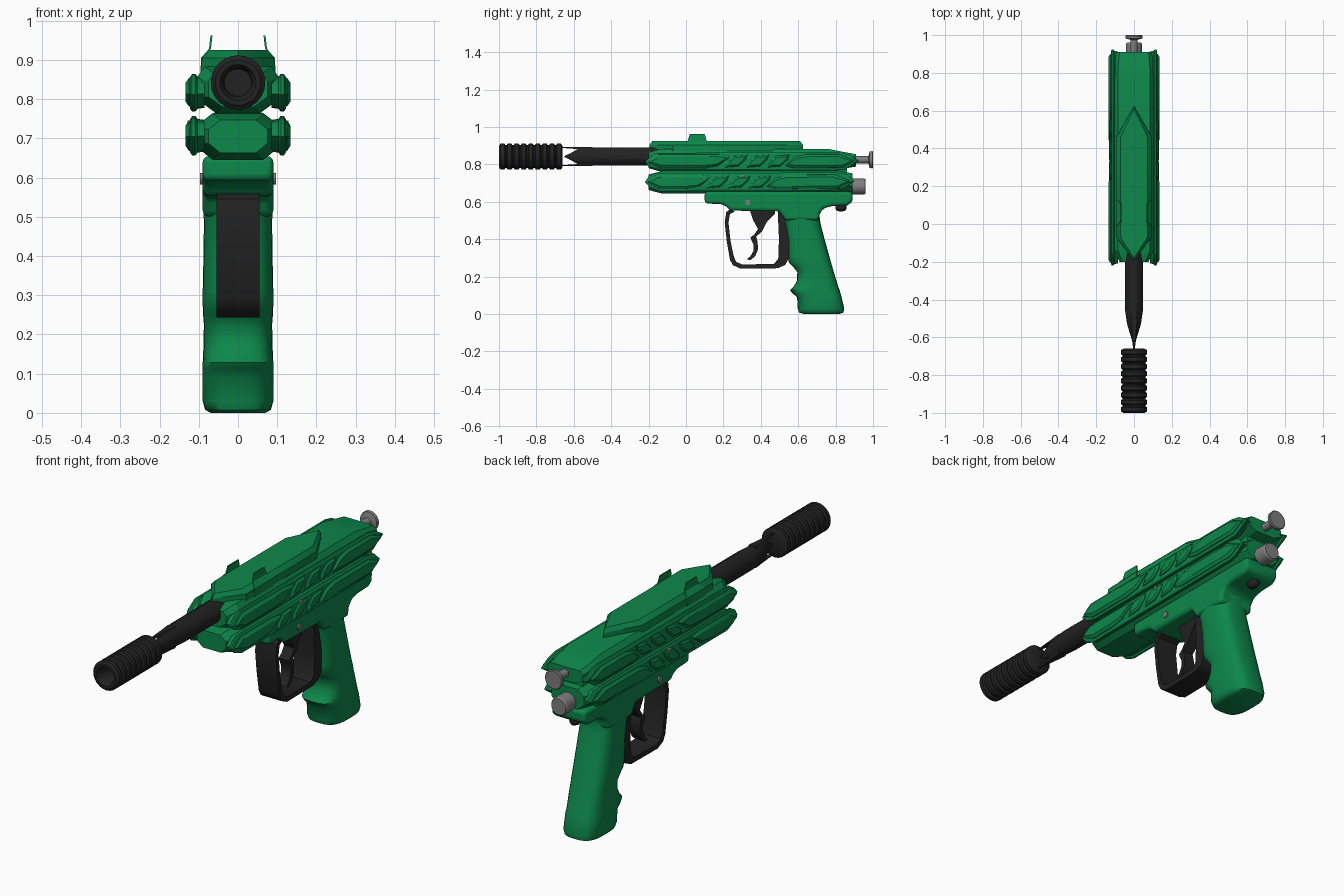
import bpy, bmesh, math
from mathutils import Vector


def material(name, color):
    m = bpy.data.materials.new(name)
    m.diffuse_color = (*color, 1)
    return m


GREEN = material("green", (0.004, 0.245, 0.07))
BLACK = material("soft black", (0.016, 0.016, 0.017))
GREY = material("grey metal", (0.21, 0.21, 0.21))


def loft(name, rings, mat, angle=30, bevel=0):
    """Skin a list of equal-length rings and cap both ends."""
    bm = bmesh.new()
    vs = [[bm.verts.new(p) for p in r] for r in rings]
    n = len(rings[0])
    for a, b in zip(vs, vs[1:]):
        for i in range(n):
            j = (i + 1) % n
            bm.faces.new((a[i], a[j], b[j], b[i]))
    bm.faces.new(vs[0])
    bm.faces.new(vs[-1])
    bmesh.ops.recalc_face_normals(bm, faces=bm.faces[:])
    me = bpy.data.meshes.new(name)
    bm.to_mesh(me)
    bm.free()
    me.materials.append(mat)
    ob = bpy.data.objects.new(name, me)
    bpy.context.collection.objects.link(ob)
    bpy.ops.object.select_all(action='DESELECT')
    ob.select_set(True)
    bpy.context.view_layer.objects.active = ob
    bpy.ops.object.shade_smooth_by_angle(angle=math.radians(angle))
    if bevel:
        b = ob.modifiers.new("round", 'BEVEL')
        b.width, b.segments = bevel, 3
        b.limit_method, b.angle_limit = 'ANGLE', math.radians(35)
    return ob


def prism(name, outline, x0, x1, mat, **kw):
    """Extrude a (y, z) outline across x."""
    return loft(name, [[(x, y, z) for y, z in outline] for x in (x0, x1)], mat, **kw)


def turned(name, profile, z, mat, n=24, angle=30):
    """Revolve (y, radius) points about a line along y at height z."""
    rings = [[(r * math.cos(t), y, z + r * math.sin(t))
              for t in (2 * math.pi * i / n for i in range(n))] for y, r in profile]
    return loft(name, rings, mat, angle)


def plate(name, outline, layers, mat, side):
    """Side plate: layers are (x, inset scale in y, inset scale in z)."""
    ys, zs = zip(*outline)
    yc, zc = (min(ys) + max(ys)) / 2, (min(zs) + max(zs)) / 2
    return loft(name, [[(side * x, yc + (y - yc) * sy, zc + (z - zc) * sz)
                        for y, z in outline] for x, sy, sz in layers], mat)


# Ribbed muzzle with a bored hole
profile = [(-0.86, 0.034), (-0.985, 0.036), (-1.0, 0.046), (-1.0, 0.058)]
ribs, step = 9, 0.34 / 9
for i in range(ribs):
    y = -1 + i * step
    profile += [(y + 0.003, 0.061), (y + 0.009, 0.0695),
                (y + step - 0.009, 0.0695), (y + step - 0.003, 0.061)]
profile += [(-0.66, 0.055)]
turned("muzzle", profile, 0.842, BLACK, angle=35)

# Barrel narrowing to a point, with thin prongs above and below
barrel = []
for y, w, h in [(-0.08, .05, .05), (-0.45, .05, .05), (-0.53, .038, .05),
                (-0.575, .024, .044), (-0.615, .011, .02), (-0.65, .002, .003)]:
    barrel.append([(w * math.cos(t), y, 0.842 + h * math.sin(t))
                   for t in (math.pi * (i + .5) / 6 for i in range(12))])
loft("barrel", barrel, BLACK)
for s in (1, -1):
    rows = [(-0.5, .03, .03), (-0.58, .016, .040), (-0.675, .002, .047)]
    loft("barrel_prong", [[(-w, y, .842 + s * h), (w, y, .842 + s * h),
                           (w * .6, y, .842 + s * .051), (-w * .6, y, .842 + s * .051)]
                          for y, w, h in rows], BLACK)


# Upper and lower bodies, faceted cross-sections along y
def body(name, half, zc, stations):
    ring = half + [(-x, z) for x, z in reversed(half)]
    loft(name, [[(x * sx, y, zc + (z - zc) * sz) for x, z in ring]
                for y, sx, sz in stations], GREEN, angle=25)


body("upper_body", [(.085, .883), (.105, .855), (.105, .80), (.055, .763)], .82,
     [(-.2, .72, .7), (-.14, 1, 1), (.76, 1, 1), (.84, .98, .75), (.91, .9, .55)])
body("lower_body", [(.065, .764), (.108, .73), (.108, .68), (.065, .645)], .705,
     [(-.2, .7, .7), (-.13, 1, 1), (.82, 1, 1), (.89, .8, .8)])
prism("body_bridge", [(-.1, .74), (.86, .74), (.86, .79), (-.1, .79)], -.06, .06, GREEN)

# Raised top cover, pointed at both ends
cover = []
for z, w, e in [(.85, .094, .0), (.905, .092, .0), (.925, .072, .015)]:
    cover.append([(0, -.195 + e, z), (w, -.07, z), (w, .46, z),
                  (0, .625 - e, z), (-w, .46, z), (-w, -.07, z)])
loft("top_cover", cover, GREEN)

# Everything that repeats on both sides
UPPER = dict(rail=[(-.22, .812), (-.195, .84), (-.16, .862), (.82, .864), (.87, .853),
                   (.925, .82), (.85, .772), (.80, .768), (-.14, .77), (-.19, .785)],
             front=[(-.205, .812), (-.15, .856), (.18, .856), (.24, .845), (.17, .79), (.1, .779), (-.14, .779)],
             rear=[(.53, .79), (.58, .84), (.64, .856), (.82, .856), (.90, .82), (.84, .781), (.58, .779)],
             leaves=(.27, .385, .495), z=.818)
LOWER = dict(rail=[(-.22, .705), (-.2, .735), (-.17, .752), (.80, .757), (.86, .748),
                   (.90, .71), (.84, .668), (.80, .66), (-.14, .656), (-.19, .675)],
             front=[(-.205, .705), (-.16, .745), (.08, .746), (.14, .737), (.07, .68), (.0, .667), (-.14, .666)],
             rear=[(.43, .68), (.48, .728), (.54, .746), (.80, .747), (.88, .71), (.82, .671), (.48, .667)],
             leaves=(.17, .285, .395), z=.706)
LEAF = [(-.06, -.036), (-.052, -.008), (-.01, .03), (.06, .036), (.052, .008), (.01, -.03)]
for s in (1, -1):
    for label, d in (("upper", UPPER), ("lower", LOWER)):
        plate(label + "_rail", d["rail"],
              [(.085, .98, .8), (.103, .985, .85), (.109, 1, 1), (.117, 1, 1), (.122, .985, .84)], GREEN, s)
        for end in ("front", "rear"):
            plate(label + "_rail_" + end, d[end],
                  [(.11, 1, 1), (.125, 1, .95), (.134, .93, .62)], GREEN, s)
        for y in d["leaves"]:
            plate(label + "_rail_leaf", [(y + a, d["z"] + b) for a, b in LEAF],
                  [(.11, 1, 1), (.126, .95, .92), (.133, .7, .65)], GREEN, s)
    # Thin curved sight fin
    fin = [(.096, .865, -.01, .13), (.094, .905, -.01, .13), (.074, .928, .01, .11), (.070, .962, .02, .1)]
    loft("sight_fin", [[(s * x, a, z), (s * x, b, z), (s * (x - .005), b, z), (s * (x - .005), a, z)]
                       for x, z, a, b in fin], GREEN)
    # Cross pins
    for y, z, x in ((.30, .73, .129), (.33, .597, .097)):
        prism("side_pin", [(y + .015 * math.cos(i * math.pi / 6), z + .015 * math.sin(i * math.pi / 6))
                           for i in range(12)], s * .06, s * x, GREY)

# Grip frame under the body
prism("grip_frame", [(.1, .655), (.1, .592), (.19, .587), (.215, .575), (.235, .553), (.5, .55),
                     (.53, .50), (.71, .50), (.715, .54), (.735, .565), (.78, .577),
                     (.86, .58), (.89, .6), (.89, .655)],
      -.09, .09, GREEN, angle=40, bevel=.016)

# Grip: rounded sections with finger grooves (z, front y, back y, half width)
grip = []
for z, f, b, w in [(0, .63, .82, .07), (.008, .605, .842, .084), (.03, .597, .846, .09),
                   (.09, .594, .832, .09), (.112, .568, .826, .09), (.128, .556, .821, .09),
                   (.145, .575, .815, .089), (.18, .594, .804, .088), (.225, .595, .79, .087),
                   (.25, .575, .783, .089), (.275, .55, .776, .09), (.31, .543, .766, .09),
                   (.40, .54, .741, .088), (.48, .525, .72, .087), (.53, .51, .713, .088), (.58, .48, .74, .088)]:
    ring = []
    for i in range(28):
        t = 2 * math.pi * i / 28
        c, q = math.cos(t), math.sin(t)
        ring.append((w * math.copysign(abs(c) ** .65, c),
                     (f + b) / 2 + (b - f) / 2 * math.copysign(abs(q) ** .65, q), z))
    grip.append(ring)
loft("grip", grip, GREEN, angle=50)

# Trigger guard loop and trigger
prism("trigger_guard", [(.235, .56), (.215, .545), (.207, .49), (.218, .39), (.235, .29), (.25, .262), (.29, .243),
                        (.49, .245), (.53, .262), (.55, .30), (.55, .56), (.49, .56), (.497, .40),
                        (.493, .295), (.47, .268), (.3, .265), (.267, .28), (.255, .31),
                        (.238, .39), (.227, .49), (.235, .535), (.26, .548)],
      -.055, .055, BLACK, angle=40)
prism("trigger", [(.34, .56), (.36, .50), (.385, .455), (.365, .425), (.345, .41), (.35, .395), (.362, .37),
                  (.362, .34), (.345, .31), (.325, .292), (.345, .288), (.37, .31), (.385, .345),
                  (.383, .385), (.375, .415), (.405, .44), (.43, .49), (.475, .535), (.475, .56)],
      -.027, .027, BLACK, angle=40)

# Rear bolt, lower end knob and small dark stud
turned("rear_bolt", [(.86, .019), (.975, .019), (.982, .044), (.996, .046), (1.0, .042)], .825, GREY)
turned("end_knob", [(.85, .032), (.885, .032), (.89, .043), (.952, .043), (.96, .038)], .682, GREY)
turned("rear_stud", [(.80, .012), (.808, .021), (.83, .025), (.85, .021), (.858, .01)], .572, BLACK, n=14, angle=60)
